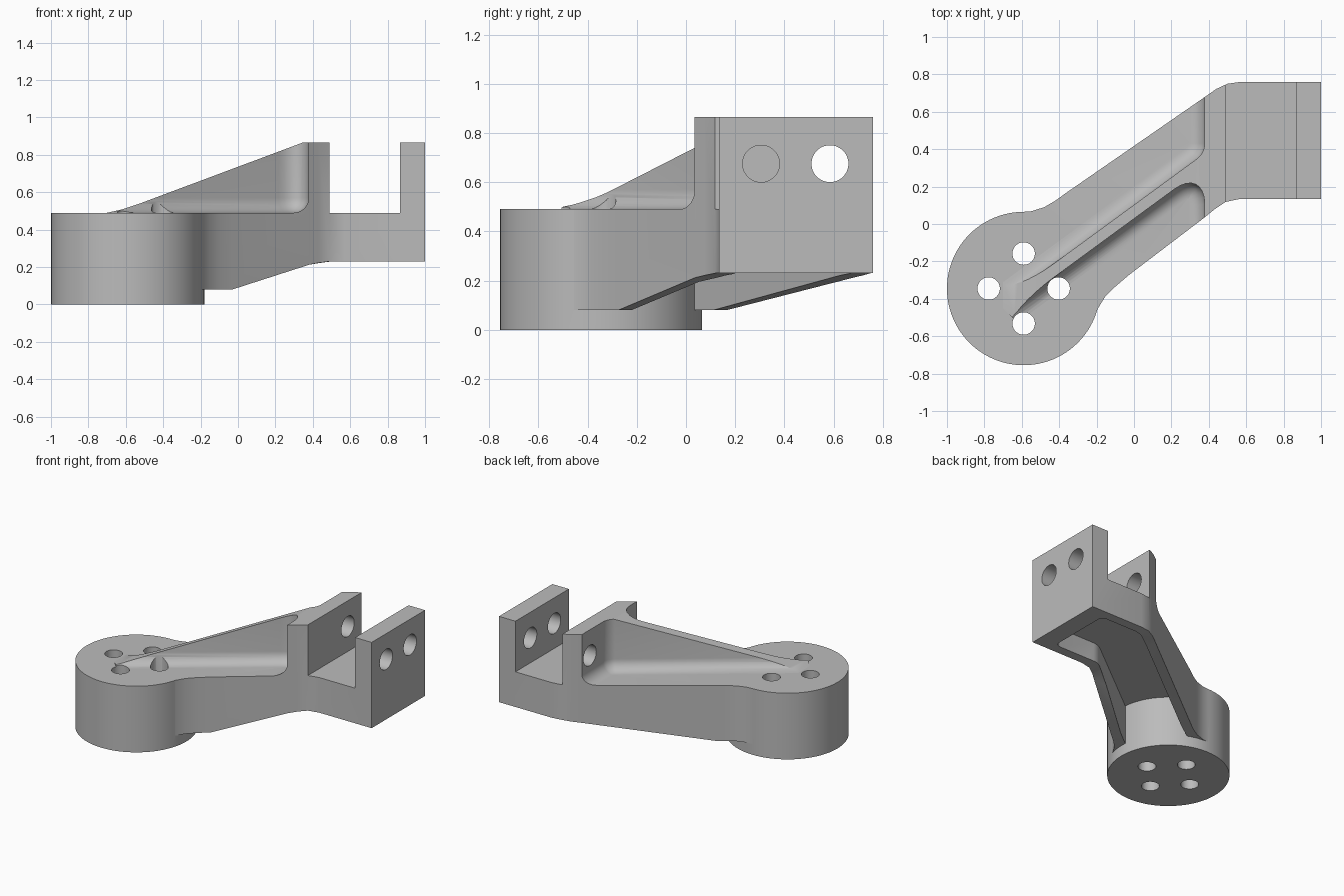
import bpy, bmesh, math
from mathutils import Matrix, Vector

old = bpy.data.objects.get("Cube")
if old:
    bpy.data.objects.remove(old, do_unlink=True)

grey = bpy.data.materials.new("Cast grey")
grey.use_nodes = True
grey.diffuse_color = (0.5, 0.5, 0.5, 1)
grey.node_tree.nodes["Principled BSDF"].inputs["Base Color"].default_value = (0.5, 0.5, 0.5, 1)

FLOOR, TOP = 0.49, 0.865
BOSS = Vector((-0.59, -0.345, 0))


def finish(name, bm):
    bmesh.ops.recalc_face_normals(bm, faces=bm.faces)
    mesh = bpy.data.meshes.new(name)
    bm.to_mesh(mesh)
    bm.free()
    obj = bpy.data.objects.new(name, mesh)
    bpy.context.collection.objects.link(obj)
    mesh.materials.append(grey)
    return obj


def round_edges(bm, test, width, segments=8):
    edges = [e for e in bm.edges if test(*[v.co for v in e.verts])]
    bmesh.ops.bevel(bm, geom=edges, offset=width, segments=segments,
                    profile=0.5, affect='EDGES', clamp_overlap=False)


def prism(points, low, high, axis="z"):
    """Extrude a flat outline along z, or an x-z outline along y."""
    place = (lambda a, b, h: (a, b, h)) if axis == "z" else (lambda a, b, h: (a, h, b))
    bm = bmesh.new()
    face = bm.faces.new([bm.verts.new(place(a, b, low)) for a, b in points])
    new = bmesh.ops.extrude_face_region(bm, geom=[face])["geom"]
    shift = Vector(place(0, 0, high - low))
    bmesh.ops.translate(bm, vec=shift, verts=[g for g in new if isinstance(g, bmesh.types.BMVert)])
    bmesh.ops.recalc_face_normals(bm, faces=bm.faces)
    return bm


def cylinder(name, centre, radius, depth, along_x=False, segments=48):
    bm = bmesh.new()
    turn = Matrix.Rotation(math.pi / 2, 4, 'Y') if along_x else Matrix()
    bmesh.ops.create_cone(bm, cap_ends=True, segments=segments, radius1=radius, radius2=radius,
                          depth=depth, matrix=Matrix.Translation(centre) @ turn)
    return finish(name, bm)


def combine(target, other, operation):
    other.hide_render = True
    mod = target.modifiers.new(operation.title(), 'BOOLEAN')
    mod.operation, mod.solver, mod.object = operation, 'EXACT', other
    bpy.context.view_layer.objects.active = target
    bpy.ops.object.modifier_apply(modifier=mod.name)
    bpy.data.objects.remove(other, do_unlink=True)


# Arm and bracket blank: cross-sections from the boss to the outer end
# (back edge x, y, front edge x, y, underside height)
sections = [
    (-0.95, -0.20, -0.45, -0.70, 0.08),
    (-0.62, 0.063, -0.23, -0.54, 0.08),
    (-0.55, 0.068, -0.195, -0.455, 0.08),
    (-0.48, 0.09, -0.155, -0.39, 0.08),
    (-0.42, 0.125, -0.10, -0.335, 0.08),
    (-0.365, 0.165, -0.03, -0.275, 0.08),
    (0.38, 0.68, 0.38, 0.037, 0.212),
    (0.44, 0.722, 0.43, 0.078, 0.222),
    (0.50, 0.75, 0.49, 0.118, 0.23),
    (0.57, 0.76, 0.57, 0.135, 0.23),
    (1.0, 0.76, 1.0, 0.135, 0.23),
]
bm = bmesh.new()
rings = [[bm.verts.new(p) for p in ((bx, by, z), (fx, fy, z), (fx, fy, TOP), (bx, by, TOP))]
         for bx, by, fx, fy, z in sections]
for a, b in zip(rings, rings[1:]):
    for i in range(4):
        j = (i + 1) % 4
        bm.faces.new((a[i], a[j], b[j], b[i]))
bm.faces.new(rings[0])
bm.faces.new(rings[-1])
arm = finish("pivot_arm", bm)

# Rounded pockets either side of the rib
for side, corner in ((1, 0.05), (-1, 0.2)):
    wall = 0.378
    outline = [(wall, 0.342 + side * 0.037), (wall, 2 * side),
               (-1.5, 2 * side), (-1.5, -1.033 + side * 0.037)]
    bm = prism(outline, FLOOR, 1.5)
    tip = Vector(outline[0])
    round_edges(bm, lambda p, q: (p.xy - tip).length < 1e-4 and (q.xy - tip).length < 1e-4, corner)
    round_edges(bm, lambda p, q: max(abs(p.z - FLOOR), abs(q.z - FLOOR)) < 1e-4, 0.08)
    combine(arm, finish("rib_pocket_cutter", bm), 'DIFFERENCE')

# Sloping top of the rib
slope = [(-1.5, FLOOR), (-0.70, FLOOR), (-0.62, 0.508), (-0.52, 0.5415),
         (0.4, 0.8856), (0.4, 1.4), (-1.5, 1.4)]
combine(arm, finish("rib_slope_cutter", prism(slope, -2, 2, "y")), 'DIFFERENCE')

# Slot between the two upright lugs
slot = [(0.49, FLOOR), (0.865, FLOOR), (0.865, 1.4), (0.49, 1.4)]
combine(arm, finish("slot_cutter", prism(slot, -2, 2, "y")), 'DIFFERENCE')

# Hollow underside
hollow = [(-0.5, -0.01), (0.42, 0.62), (0.53, 0.69), (0.86, 0.69),
          (0.86, 0.205), (0.483, 0.205), (-0.25, -0.36)]
bm = prism(hollow, -0.2, 0.37)
round_edges(bm, lambda p, q: (p.xy - q.xy).length < 1e-4 and p.x > 0.4, 0.04, 4)
combine(arm, finish("hollow_cutter", bm), 'DIFFERENCE')

# Round boss
combine(arm, cylinder("boss", BOSS + Vector((0, 0, FLOOR / 2)), 0.41, FLOOR, segments=96), 'UNION')

# Four bolt holes in the boss
for i in range(4):
    angle = i * math.pi / 2
    spot = BOSS + Vector((math.cos(angle), math.sin(angle), 0)) * 0.187
    combine(arm, cylinder("bolt_hole_cutter", spot, 0.06, 3), 'DIFFERENCE')

# Cross holes: one through both lugs, one through the outer lug only
for y, start in ((0.585, 0.2), (0.305, 0.7)):
    centre = ((start + 1.1) / 2, y, 0.675)
    combine(arm, cylinder("lug_hole_cutter", centre, 0.075, 1.1 - start, True), 'DIFFERENCE')

# Smooth curved surfaces, keep sharp edges
bpy.ops.object.select_all(action='DESELECT')
arm.select_set(True)
bpy.context.view_layer.objects.active = arm
bpy.ops.object.shade_smooth_by_angle(angle=math.radians(30))
